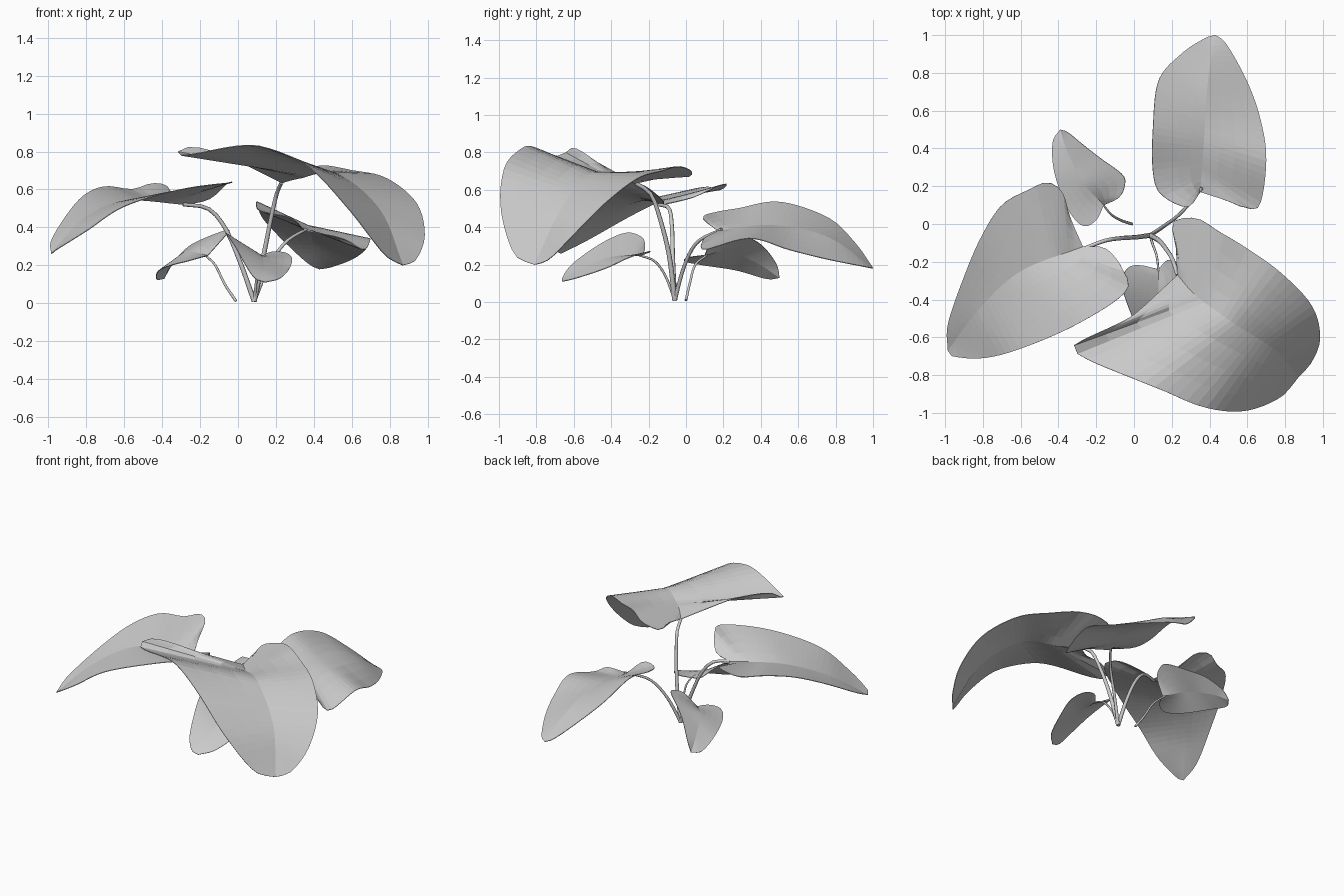
import bpy
from mathutils import Vector


def spline(pts, n):
    """Evenly spaced samples of a smooth curve through the points."""
    p = [Vector(q) for q in pts]
    p = [2 * p[0] - p[1]] + p + [2 * p[-1] - p[-2]]
    dense = []
    for i in range(1, len(p) - 2):
        a, b, c, d = p[i - 1:i + 3]
        for k in range(16):
            t = k / 16
            dense.append(0.5 * (2 * b + (c - a) * t + (2 * a - 5 * b + 4 * c - d) * t * t
                                + (3 * b - a - 3 * c + d) * t ** 3))
    dense.append(p[-2])
    run = [0.0]
    for a, b in zip(dense, dense[1:]):
        run.append(run[-1] + (b - a).length)
    out, j = [], 0
    for k in range(n + 1):
        s = run[-1] * k / n
        while j < len(run) - 2 and run[j + 1] < s:
            j += 1
        f = (s - run[j]) / max(run[j + 1] - run[j], 1e-9)
        out.append(dense[j].lerp(dense[j + 1], min(f, 1)))
    return out


def make_leaf(name, base, tip, left, mid, right, rows=36, half=4):
    """Blade lofted from the left margin over the midrib to the right margin."""
    L = spline([base] + left + [tip], rows)
    R = spline([base] + right + [tip], rows)
    M = spline([base] + mid + [tip], rows * 4)
    verts, faces, w = [], [], 2 * half + 1
    for i in range(rows + 1):
        # the midrib starts slowly so that the lobes fan out round the stalk
        m = M[round(rows * 4 * (i / rows) ** 1.5)]
        verts += [L[i].lerp(m, k / half) for k in range(half)]
        verts += [m.lerp(R[i], k / half) for k in range(half + 1)]
    for i in range(rows):
        for k in range(w - 1):
            a = i * w + k
            faces.append((a, a + w, a + w + 1, a + 1))
    me = bpy.data.meshes.new(name)
    me.from_pydata([tuple(v) for v in verts], [], faces)
    ob = bpy.data.objects.new(name, me)
    bpy.context.collection.objects.link(ob)
    weld = ob.modifiers.new("weld_ends", 'WELD')
    weld.merge_threshold = 0.0005
    thick = ob.modifiers.new("thickness", 'SOLIDIFY')
    thick.thickness = 0.004
    thick.offset = 0


def make_stalk(name, pts, radius):
    """Round tapering stalk along a smooth path."""
    cu = bpy.data.curves.new(name, 'CURVE')
    cu.dimensions = '3D'
    cu.bevel_depth = radius
    cu.bevel_resolution = 2
    cu.use_fill_caps = True
    path = spline(pts, 14)
    sp = cu.splines.new('POLY')
    sp.points.add(len(path) - 1)
    for i, (p, q) in enumerate(zip(sp.points, path)):
        p.co = (*q, 1)
        p.radius = 1.1 - 0.3 * i / 14
    bpy.context.collection.objects.link(bpy.data.objects.new(name, cu))


# Leaf blades
make_leaf("large_front_leaf", (0.23, -0.27, 0.635), (0.87, -0.81, 0.20),
          [(0.0, -0.48, 0.75), (-0.1, -0.535, 0.79), (-0.24, -0.60, 0.825), (-0.315, -0.64, 0.80),
           (-0.315, -0.675, 0.78), (-0.22, -0.73, 0.79), (0.0, -0.82, 0.83), (0.15, -0.88, 0.82),
           (0.37, -0.97, 0.72), (0.58, -0.99, 0.50), (0.77, -0.92, 0.26)],
          [(0.33, -0.38, 0.66), (0.52, -0.52, 0.685), (0.75, -0.67, 0.49)],
          [(0.22, -0.1, 0.67), (0.205, 0.01, 0.67), (0.33, 0.03, 0.70), (0.45, -0.04, 0.725),
           (0.6, -0.13, 0.70), (0.78, -0.26, 0.66), (0.94, -0.43, 0.53), (0.985, -0.6, 0.36),
           (0.94, -0.73, 0.23)])
make_leaf("left_leaf", (-0.27, -0.12, 0.52), (-0.985, -0.67, 0.26),
          [(-0.15, -0.13, 0.55), (-0.06, -0.24, 0.63), (-0.045, -0.36, 0.635), (-0.3, -0.53, 0.60),
           (-0.6, -0.66, 0.51), (-0.8, -0.71, 0.38), (-0.96, -0.70, 0.28)],
          [(-0.6, -0.25, 0.54), (-0.82, -0.45, 0.44)],
          [(-0.34, 0.04, 0.56), (-0.38, 0.17, 0.62), (-0.46, 0.22, 0.63), (-0.56, 0.18, 0.60),
           (-0.70, 0.10, 0.615), (-0.81, -0.07, 0.57), (-0.9, -0.28, 0.47), (-0.985, -0.53, 0.33)])
make_leaf("back_leaf", (0.35, 0.17, 0.38), (0.43, 1.0, 0.18),
          [(0.5, 0.12, 0.355), (0.58, 0.09, 0.33), (0.665, 0.10, 0.28), (0.70, 0.34, 0.34),
           (0.67, 0.55, 0.28), (0.6, 0.75, 0.23), (0.49, 0.95, 0.19)],
          [(0.37, 0.45, 0.41), (0.39, 0.75, 0.35)],
          [(0.28, 0.09, 0.45), (0.14, 0.16, 0.48), (0.10, 0.28, 0.50), (0.10, 0.5, 0.535),
           (0.13, 0.76, 0.45), (0.25, 0.90, 0.32), (0.37, 0.98, 0.21)])
make_leaf("small_back_leaf", (-0.16, 0.1, 0.25), (-0.39, 0.50, 0.13),
          [(-0.20, 0.02, 0.24), (-0.27, -0.01, 0.22), (-0.35, 0.08, 0.20),
           (-0.42, 0.27, 0.17), (-0.43, 0.43, 0.125)],
          [(-0.27, 0.22, 0.27), (-0.35, 0.38, 0.21)],
          [(-0.08, 0.14, 0.34), (-0.05, 0.20, 0.375), (-0.06, 0.26, 0.385),
           (-0.18, 0.35, 0.34), (-0.27, 0.42, 0.29), (-0.35, 0.485, 0.20)])
make_leaf("small_front_leaf", (0.13, -0.24, 0.25), (0.145, -0.66, 0.11),
          [(0.04, -0.22, 0.28), (-0.03, -0.23, 0.34), (-0.065, -0.30, 0.37), (-0.05, -0.38, 0.35),
           (-0.01, -0.49, 0.29), (0.04, -0.61, 0.20), (0.09, -0.66, 0.13)],
          [(0.13, -0.40, 0.24), (0.14, -0.55, 0.18)],
          [(0.18, -0.19, 0.27), (0.25, -0.22, 0.265), (0.285, -0.31, 0.235),
           (0.27, -0.43, 0.18), (0.22, -0.58, 0.13)])

# Stalks, four from the main base and one beside it
base = (0.085, -0.06, 0.01)
make_stalk("large_front_stalk", [base, (0.135, -0.09, 0.25), (0.175, -0.14, 0.45),
                                 (0.205, -0.19, 0.58), (0.23, -0.27, 0.635)], 0.013)
make_stalk("left_stalk", [base, (0.01, -0.07, 0.22), (-0.07, -0.075, 0.4),
                          (-0.16, -0.09, 0.5), (-0.29, -0.14, 0.52)], 0.012)
make_stalk("back_stalk", [base, (0.16, -0.01, 0.19), (0.25, 0.06, 0.32), (0.36, 0.19, 0.39)], 0.010)
make_stalk("small_front_stalk", [base, (0.10, -0.11, 0.14), (0.12, -0.17, 0.22),
                                 (0.13, -0.25, 0.25)], 0.007)
make_stalk("small_back_stalk", [(-0.01, 0.0, 0.01), (-0.07, 0.02, 0.1), (-0.12, 0.05, 0.2),
                                (-0.17, 0.11, 0.25)], 0.007)
